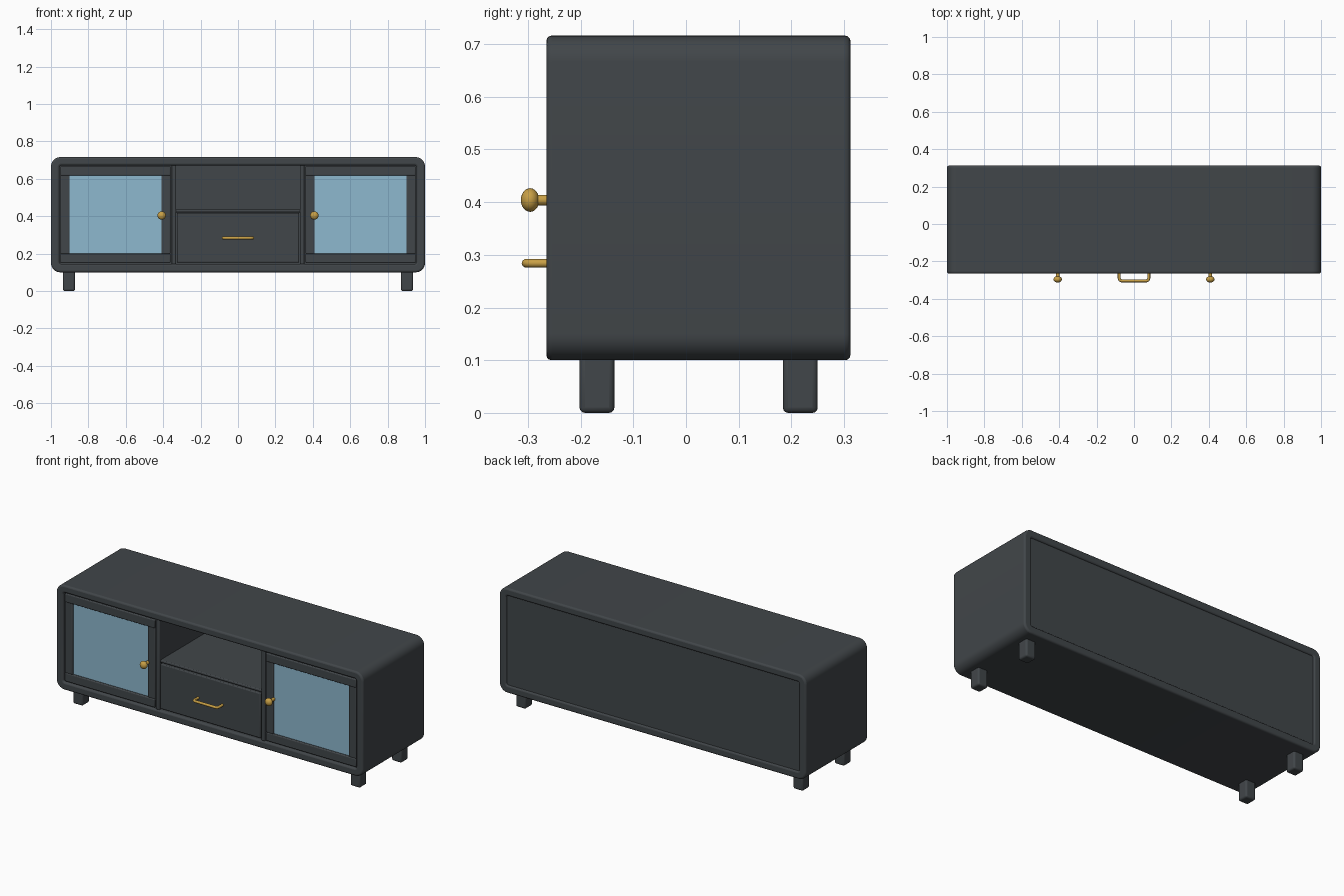
import bpy, bmesh, math
from mathutils import Vector

if "Cube" in bpy.data.objects:
    bpy.data.objects.remove(bpy.data.objects["Cube"])


def material(name, rgb):
    m = bpy.data.materials.new(name)
    m.diffuse_color = (*rgb, 1)
    m.use_nodes = True
    m.node_tree.nodes["Principled BSDF"].inputs["Base Color"].default_value = m.diffuse_color
    return m


GREY = material("charcoal paint", (0.053, 0.061, 0.067))
GLASS = material("blue glass", (0.27, 0.48, 0.62))
GOLD = material("gold metal", (0.58, 0.35, 0.06))


def finish(name, bm, mat, bevel=0.0):
    bmesh.ops.recalc_face_normals(bm, faces=bm.faces)
    me = bpy.data.meshes.new(name)
    bm.to_mesh(me)
    bm.free()
    me.materials.append(mat)
    ob = bpy.data.objects.new(name, me)
    bpy.context.collection.objects.link(ob)
    if bevel:
        mod = ob.modifiers.new("soft edges", 'BEVEL')
        mod.width, mod.segments = bevel, 3
        mod.limit_method, mod.angle_limit = 'ANGLE', math.radians(40)
    bpy.context.view_layer.objects.active = ob
    ob.select_set(True)
    bpy.ops.object.shade_smooth_by_angle(angle=math.radians(35))
    ob.select_set(False)
    return ob


def box(name, x, y, z, mat=GREY, bevel=0.005):
    bm = bmesh.new()
    bmesh.ops.create_cube(bm, size=1)
    for v in bm.verts:
        v.co = [r[0] if c < 0 else r[1] for c, r in zip(v.co, (x, y, z))]
    return finish(name, bm, mat, bevel)


def rounded(x, z0, z1, r, n=8):
    """Rounded rectangle outline in x and z."""
    pts = []
    for i, (cx, cz) in enumerate([(x - r, z1 - r), (r - x, z1 - r), (r - x, z0 + r), (x - r, z0 + r)]):
        for k in range(n + 1):
            a = math.radians(90 * (i + k / n))
            pts.append((cx + r * math.cos(a), cz + r * math.sin(a)))
    return pts


def side(s, a, b):
    return tuple(sorted((s * a, s * b)))


# Outer shell: a rounded tube open at front and back
bm = bmesh.new()
outer, inner = rounded(1.0, 0.1, 0.716, 0.05), rounded(0.955, 0.145, 0.672, 0.012)
rings = [[bm.verts.new((px, y, pz)) for px, pz in prof]
         for prof, y in ((outer, -0.265), (outer, 0.312), (inner, 0.312), (inner, -0.265))]
count = len(outer)
for i in range(4):
    a, b = rings[i], rings[(i + 1) % 4]
    for k in range(count):
        j = (k + 1) % count
        bm.faces.new((a[k], a[j], b[j], b[k]))
finish("cabinet_shell", bm, GREY, 0.01)

box("back_panel", (-0.957, 0.957), (0.285, 0.303), (0.143, 0.674), bevel=0)
box("shelf", (-0.335, 0.335), (-0.25, 0.29), (0.421, 0.436))

# Centre drawer
box("drawer_front", (-0.327, 0.327), (-0.258, -0.235), (0.153, 0.417))
box("drawer_body", (-0.31, 0.31), (-0.24, 0.27), (0.165, 0.405), bevel=0)

for s, tag in ((-1, "left"), (1, "right")):
    box(tag + "_divider", side(s, 0.331, 0.355), (-0.259, 0.29), (0.143, 0.674))
    # Framed glass door
    box(tag + "_door_top_rail", side(s, 0.361, 0.95), (-0.26, -0.23), (0.617, 0.667))
    box(tag + "_door_bottom_rail", side(s, 0.361, 0.95), (-0.26, -0.23), (0.15, 0.2))
    for a, b, part in ((0.361, 0.41, "inner"), (0.9, 0.95, "outer")):
        box(f"{tag}_door_{part}_stile", side(s, a, b), (-0.257, -0.232), (0.198, 0.619))
    box(tag + "_door_glass", side(s, 0.405, 0.905), (-0.248, -0.24), (0.195, 0.622), GLASS, 0)

    # Lathed door knob
    prof = [(0.010, -0.25), (0.010, -0.283)]
    prof += [(0.0225 * math.sin(t), -0.296 + 0.0175 * math.cos(t))
             for t in (math.radians(28 + 152 * i / 10) for i in range(11))]
    bm = bmesh.new()
    vs = [bm.verts.new((r, y, 0)) for r, y in prof]
    es = [bm.edges.new(p) for p in zip(vs, vs[1:])]
    bmesh.ops.spin(bm, geom=vs + es, cent=(0, 0, 0), axis=(0, 1, 0), angle=math.tau, steps=20)
    bmesh.ops.remove_doubles(bm, verts=bm.verts, dist=0.0003)
    bmesh.ops.translate(bm, verts=bm.verts, vec=(s * 0.408, 0, 0.404))
    finish(tag + "_knob", bm, GOLD)

    # Feet
    for y, end in ((-0.202, "front"), (0.184, "back")):
        box(f"{tag}_{end}_foot", side(s, 0.872, 0.936), (y, y + 0.066), (0, 0.115), bevel=0.01)

# Drawer pull: a bent round bar
path = [Vector(p) for p in ((-0.079, -0.25, 0.284), (-0.079, -0.291, 0.284), (-0.076, -0.300, 0.284),
                            (-0.067, -0.304, 0.284))]
path += [Vector((-p.x, p.y, p.z)) for p in reversed(path)]
cu = bpy.data.curves.new("pull_path", 'CURVE')
cu.dimensions, cu.bevel_depth, cu.bevel_resolution, cu.use_fill_caps = '3D', 0.008, 3, True
sp = cu.splines.new('POLY')
sp.points.add(len(path) - 1)
for pt, co in zip(sp.points, path):
    pt.co = (*co, 1)
sp.use_smooth = True
cu.materials.append(GOLD)
bpy.context.collection.objects.link(bpy.data.objects.new("drawer_pull", cu))
